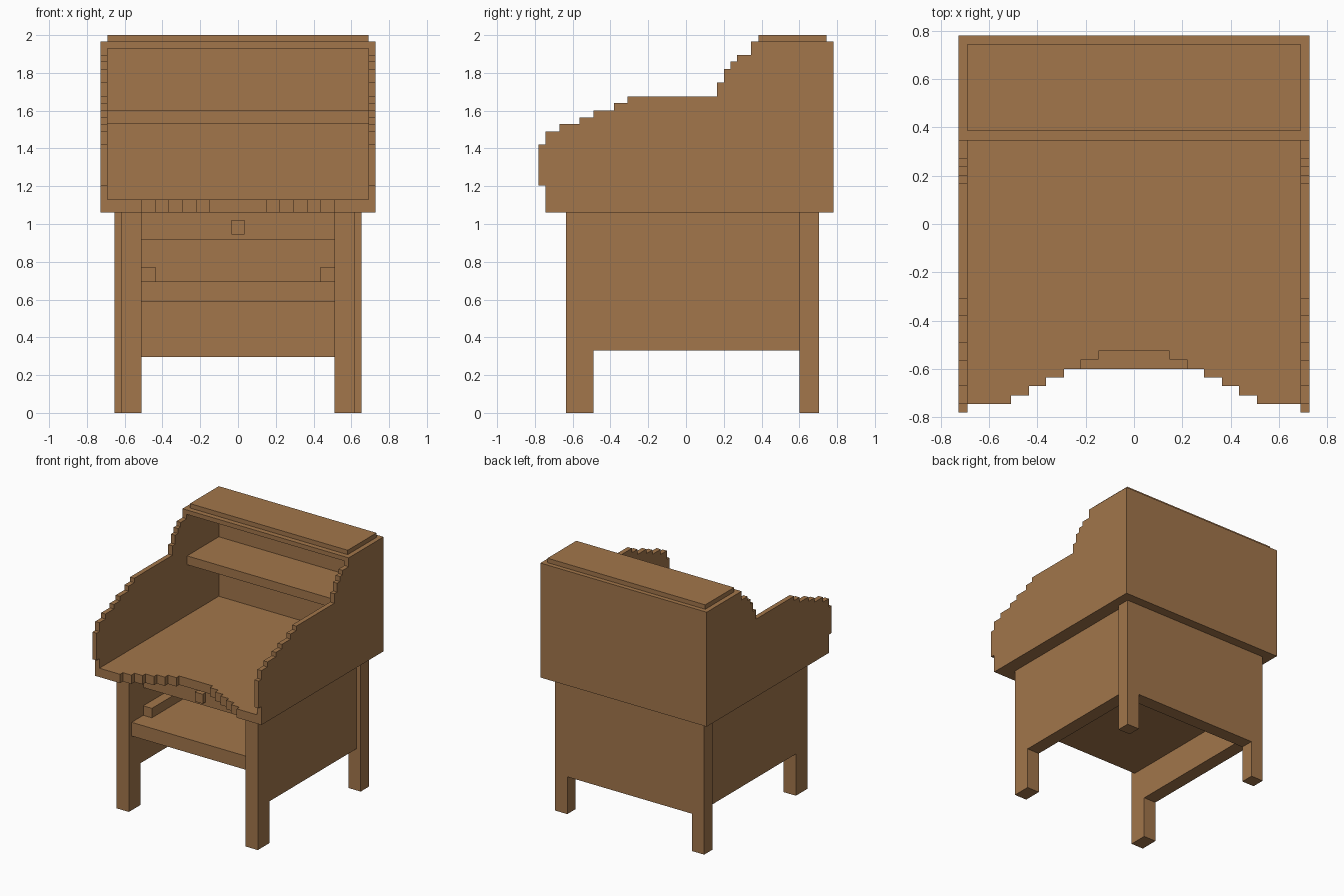
import bpy, bmesh

cube = bpy.data.objects.get("Cube")
if cube:
    bpy.data.objects.remove(cube)

# Single wood colour
wood = bpy.data.materials.new("warm_brown_wood")
wood.use_nodes = True
colour = (0.36, 0.18, 0.07, 1.0)
wood.diffuse_color = colour
wood.node_tree.nodes["Principled BSDF"].inputs["Base Color"].default_value = colour


def finish(name, bm):
    bmesh.ops.recalc_face_normals(bm, faces=bm.faces)
    mesh = bpy.data.meshes.new(name)
    bm.to_mesh(mesh)
    bm.free()
    mesh.materials.append(wood)
    obj = bpy.data.objects.new(name, mesh)
    bpy.context.collection.objects.link(obj)
    return obj


def prism(name, points, offset):
    """Extrude a flat outline of 3D points by an offset."""
    bm = bmesh.new()
    face = bm.faces.new([bm.verts.new(p) for p in points])
    ext = bmesh.ops.extrude_face_region(bm, geom=[face])
    verts = [g for g in ext["geom"] if isinstance(g, bmesh.types.BMVert)]
    bmesh.ops.translate(bm, verts=verts, vec=offset)
    return finish(name, bm)


def box(name, x0, x1, y0, y1, z0, z1):
    return prism(name, [(x0, y0, z0), (x1, y0, z0), (x1, y1, z0), (x0, y1, z0)],
                 (0, 0, z1 - z0))


def box_pair(name, x0, x1, *yz):
    box("left_" + name, x0, x1, *yz)
    box("right_" + name, -x1, -x0, *yz)


def stairs(corners):
    """Turn step corners into a right-angled outline, second axis first."""
    path = [corners[0]]
    for a, b in corners[1:]:
        path += [(path[-1][0], b), (a, b)]
    return path


# Stepped side walls of the upper case
profile = [(-0.745, 1.06), (-0.745, 1.205)] + stairs([
    (-0.78, 1.205), (-0.745, 1.42), (-0.67, 1.49), (-0.565, 1.53), (-0.49, 1.565),
    (-0.38, 1.60), (-0.31, 1.64), (0.165, 1.675), (0.20, 1.75), (0.235, 1.82),
    (0.27, 1.86), (0.345, 1.895), (0.78, 1.965)]) + [(0.78, 1.06)]
for side, x in (("left", 0.69), ("right", -0.727)):
    prism(side + "_case_wall", [(x, y, z) for y, z in profile], (0.037, 0, 0))

# Rest of the upper case
box("case_back", -0.69, 0.69, 0.745, 0.78, 1.06, 1.965)
box("case_top", -0.69, 0.69, 0.345, 0.745, 1.93, 1.965)
box("top_cap", -0.69, 0.69, 0.385, 0.745, 1.965, 2.0)
box("inner_shelf", -0.69, 0.69, 0.35, 0.745, 1.53, 1.60)

# Writing surface with a stepped, curved-in front edge
steps = [(0.51, -0.745), (0.435, -0.71), (0.365, -0.67), (0.29, -0.635),
         (0.22, -0.60), (0.147, -0.56)]
half = [(0.69, 0.745)] + stairs([(0.69, -0.745)] + steps) + [(0.147, -0.525)]
outline = half + [(-x, y) for x, y in reversed(half)]
prism("writing_surface", [(x, y, 1.06) for x, y in outline], (0, 0, 0.07))

# Base: legs and panels
box_pair("front_leg", 0.51, 0.618, -0.635, -0.49, 0, 0.33)
box_pair("side_panel", 0.51, 0.618, -0.635, 0.60, 0.33, 1.06)
box_pair("back_leg", 0.545, 0.653, 0.60, 0.705, 0, 1.06)
box("back_panel", -0.545, 0.545, 0.60, 0.705, 0.295, 1.06)

# Drawer, runners and lower shelf
box("lower_shelf", -0.51, 0.51, -0.60, 0.60, 0.587, 0.695)
box_pair("runner", 0.435, 0.51, -0.455, 0.60, 0.695, 0.77)
box("drawer", -0.51, 0.51, -0.455, 0.60, 0.915, 1.06)
box("drawer_knob", -0.035, 0.035, -0.49, -0.455, 0.945, 1.02)
